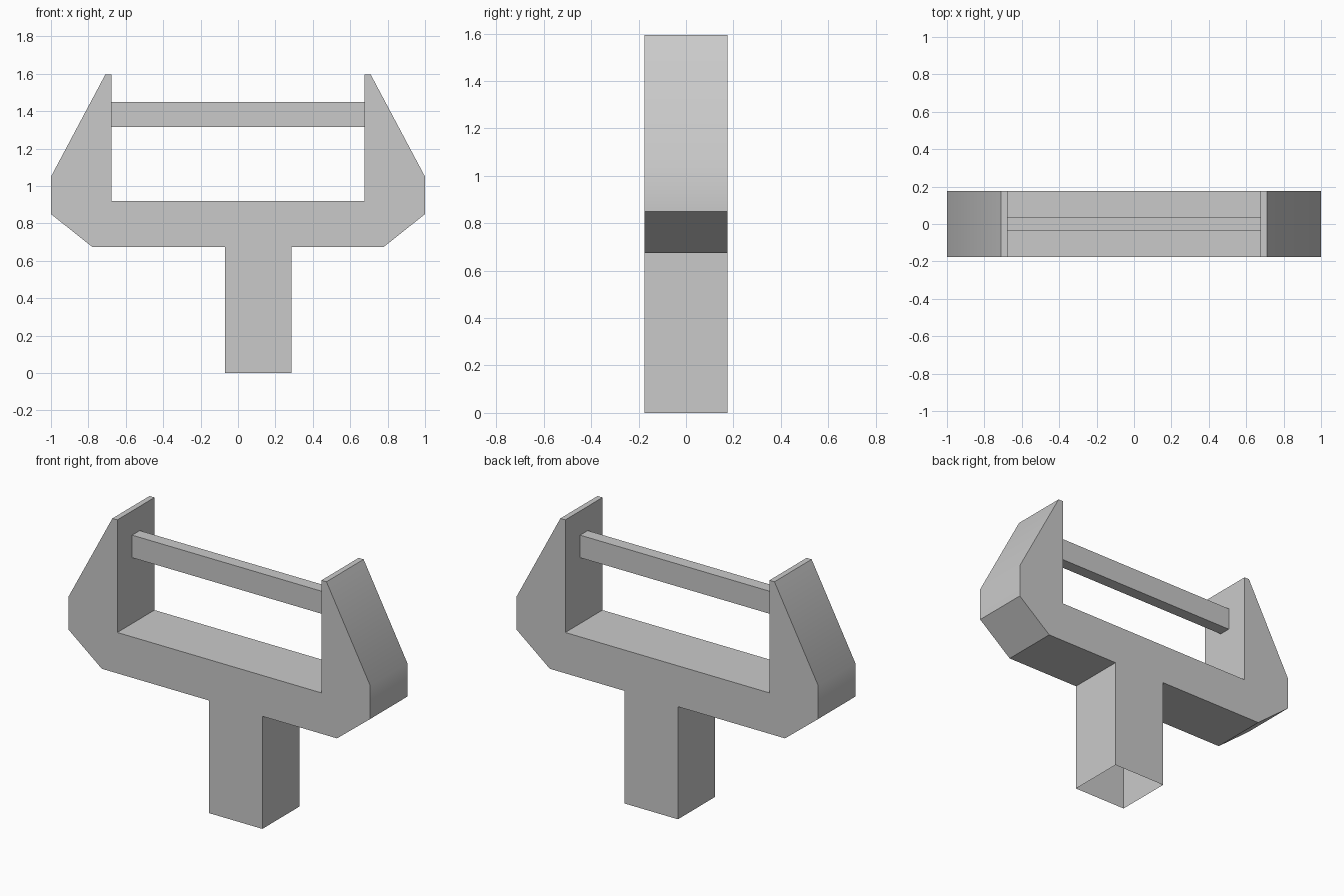
import bpy, bmesh, math

if "Cube" in bpy.data.objects:
    bpy.data.objects.remove(bpy.data.objects["Cube"], do_unlink=True)

GREY = (0.59, 0.59, 0.59, 1)
mat = bpy.data.materials.new("plain grey")
mat.use_nodes = True
mat.diffuse_color = GREY
mat.node_tree.nodes["Principled BSDF"].inputs["Base Color"].default_value = GREY


def extrude_outline(name, outline, half_depth, is_open):
    """Extrude an x-z outline along y, leaving out the faces picked by is_open."""
    bm = bmesh.new()
    front = bm.faces.new([bm.verts.new((x, -half_depth, z)) for x, z in outline])
    back = bmesh.ops.extrude_face_region(bm, geom=[front], use_keep_orig=True)["geom"]
    verts = [v for v in back if isinstance(v, bmesh.types.BMVert)]
    bmesh.ops.translate(bm, verts=verts, vec=(0, 2 * half_depth, 0))
    bmesh.ops.recalc_face_normals(bm, faces=bm.faces)
    open_faces = [f for f in bm.faces if is_open(f)]
    bmesh.ops.delete(bm, geom=open_faces, context="FACES")
    mesh = bpy.data.meshes.new(name)
    bm.to_mesh(mesh)
    bm.free()
    mesh.materials.append(mat)
    obj = bpy.data.objects.new(name, mesh)
    bpy.context.collection.objects.link(obj)
    bpy.ops.object.select_all(action="DESELECT")
    obj.select_set(True)
    bpy.context.view_layer.objects.active = obj
    bpy.ops.object.shade_smooth_by_angle(angle=math.radians(30))
    return obj


# Forked frame: mirrored arms and an off-centre hollow stem, open underneath
INNER, SHELF, UNDERSIDE = 0.677, 0.92, 0.675
arm = [(0.78, UNDERSIDE), (1, 0.85), (1, 1.05), (0.71, 1.595),
       (INNER, 1.595), (INNER, SHELF)]
stem = [(-0.07, UNDERSIDE), (-0.07, 0), (0.285, 0), (0.285, UNDERSIDE)]
mirrored_arm = [(-x, z) for x, z in reversed(arm)]
extrude_outline("forked_frame", stem + arm + mirrored_arm, 0.176,
                lambda f: all(v.co.z < 0.01 for v in f.verts))

# Crossbar between the arms
bar = [(-INNER, 1.315), (INNER, 1.315), (INNER, 1.45), (-INNER, 1.45)]
extrude_outline("crossbar", bar, 0.036, lambda f: abs(f.normal.x) > 0.9)
